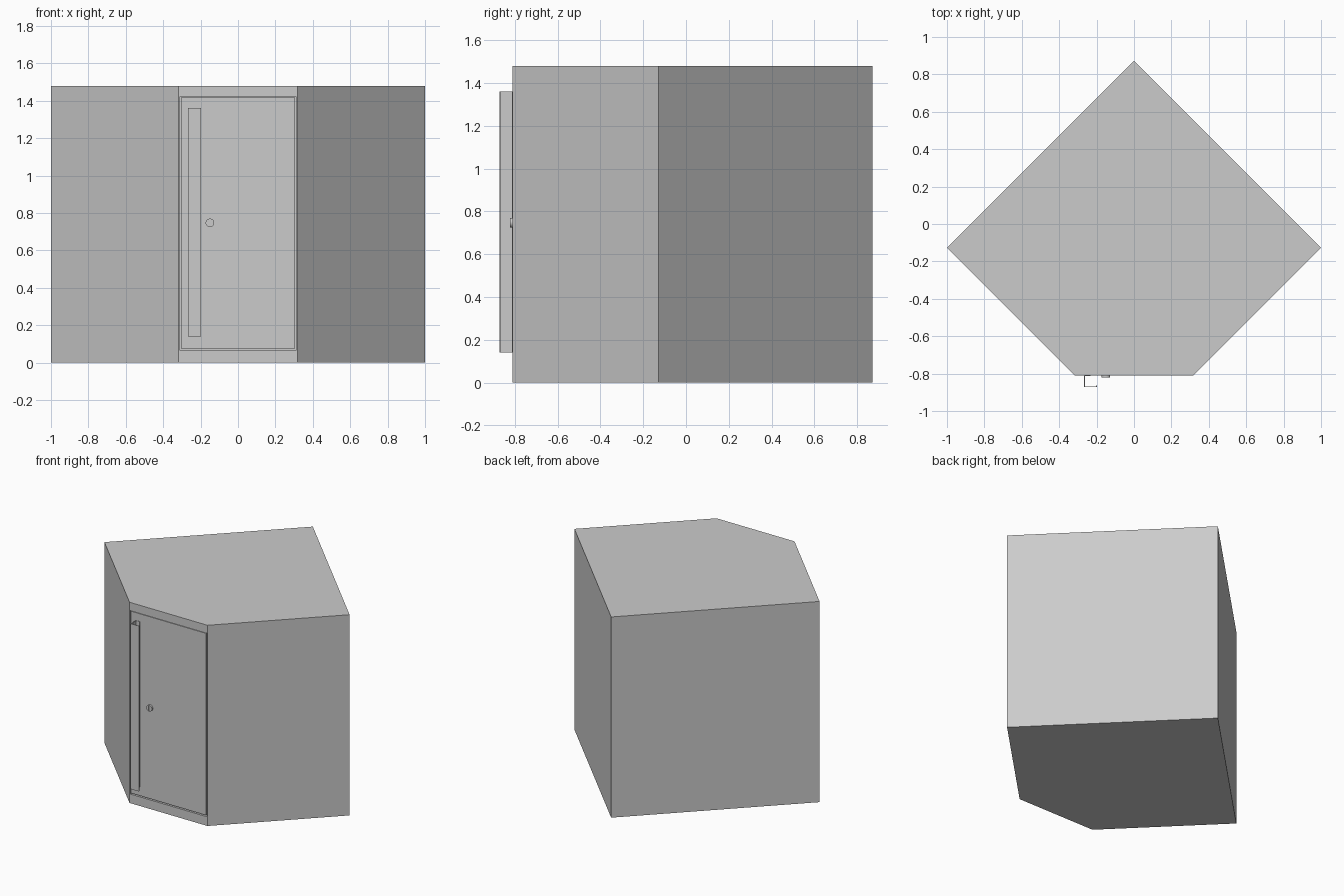
import bpy, bmesh, math

if "Cube" in bpy.data.objects:
    bpy.data.objects.remove(bpy.data.objects["Cube"])

FRONT = -0.81          # y of the front face
H = 1.48               # cabinet height


def extrude_profile(name, pts, z0, z1):
    """Solid prism from a counter-clockwise outline in the xy plane."""
    bm = bmesh.new()
    face = bm.faces.new([bm.verts.new((x, y, z0)) for x, y in pts])
    top = bmesh.ops.extrude_face_region(bm, geom=[face])["geom"]
    bmesh.ops.translate(bm, vec=(0, 0, z1 - z0),
                        verts=[v for v in top if isinstance(v, bmesh.types.BMVert)])
    bmesh.ops.recalc_face_normals(bm, faces=bm.faces)
    me = bpy.data.meshes.new(name)
    bm.to_mesh(me)
    bm.free()
    ob = bpy.data.objects.new(name, me)
    bpy.context.collection.objects.link(ob)
    return ob


def box(name, x0, x1, y0, y1, z0, z1):
    return extrude_profile(name, [(x0, y0), (x1, y0), (x1, y1), (x0, y1)], z0, z1)


def cut(target, cutter):
    mod = target.modifiers.new("cut", "BOOLEAN")
    mod.object = cutter
    mod.operation = "DIFFERENCE"
    mod.solver = "EXACT"
    bpy.context.view_layer.objects.active = target
    bpy.ops.object.modifier_apply(modifier=mod.name)
    bpy.data.objects.remove(cutter)


# five-sided corner cabinet body with a recess for the door
body = extrude_profile("cabinet_body", [
    (-0.318, FRONT), (0.318, FRONT), (1, -0.128), (0, 0.872), (-1, -0.128)], 0, H)
cut(body, box("door_recess", -0.313, 0.313, FRONT - 0.05, FRONT + 0.02, 0.067, 1.42))

# door, leaving a narrow gap around it
box("door", -0.305, 0.305, FRONT, FRONT + 0.02, 0.076, 1.417)

# full-length bent sheet handle: mounting flange, web and grip
t = 0.004
x0, y0 = -0.266, -0.872
extrude_profile("handle", [
    (x0, y0), (-0.199, y0), (-0.199, y0 + 2 * t), (-0.199 - t, y0 + 2 * t),
    (-0.199 - t, y0 + t), (x0 + t, y0 + t), (x0 + t, FRONT - t),
    (-0.232, FRONT - t), (-0.232, FRONT), (x0, FRONT)], 0.14, 1.36)

# round lock with a vertical key slot
bpy.ops.mesh.primitive_cylinder_add(vertices=32, radius=0.023, depth=0.02,
                                    location=(-0.15, FRONT - 0.002, 0.747),
                                    rotation=(math.pi / 2, 0, 0))
lock = bpy.context.object
lock.name = "lock"
cut(lock, box("key_slot", -0.154, -0.146, FRONT - 0.03, FRONT - 0.006, 0.732, 0.762))
bpy.ops.object.select_all(action="DESELECT")
lock.select_set(True)
bpy.context.view_layer.objects.active = lock
bpy.ops.object.shade_smooth_by_angle(angle=math.radians(30))
